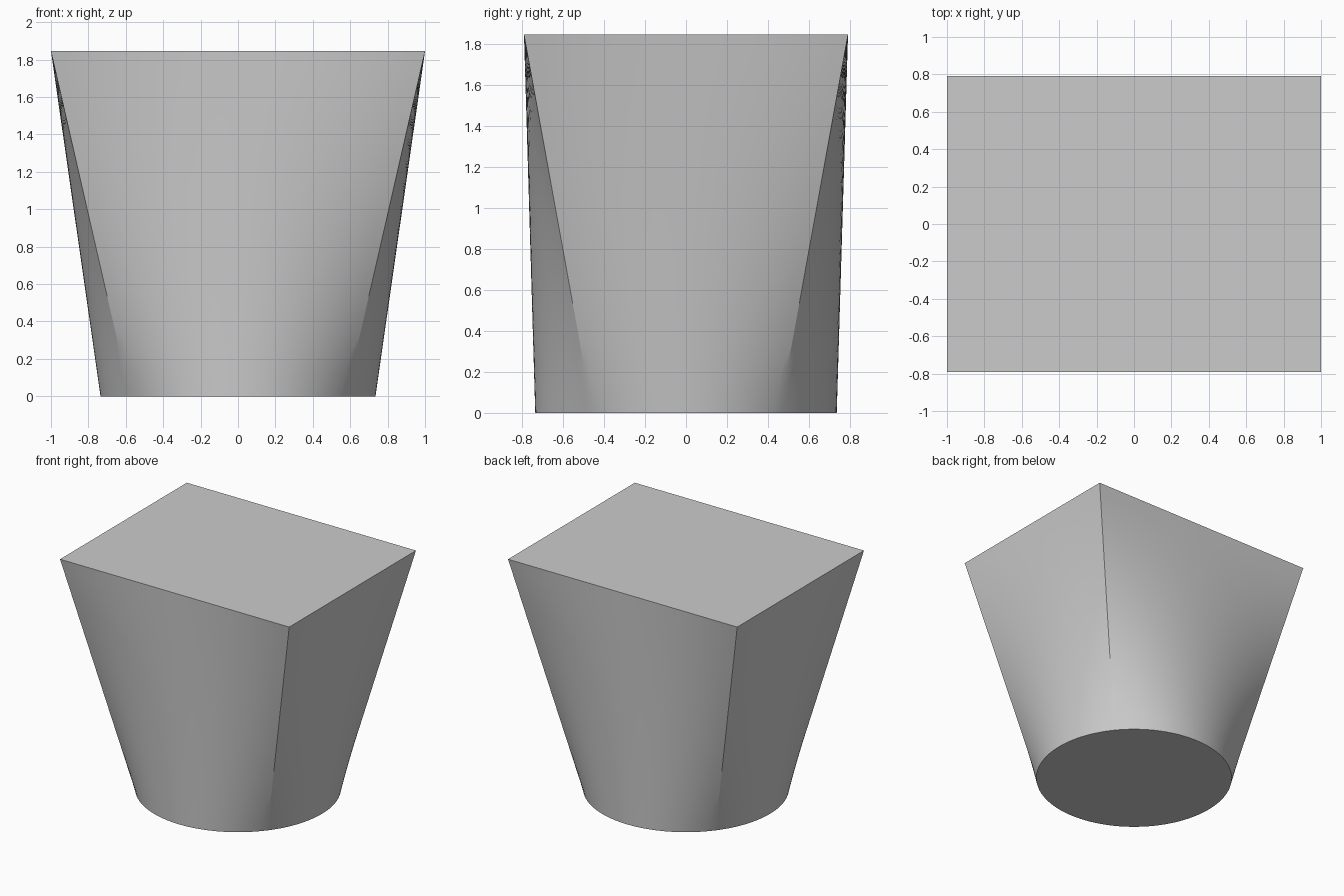
import bpy
import bmesh
import math

cube = bpy.data.objects.get("Cube")
if cube:
    bpy.data.objects.remove(cube, do_unlink=True)

RADIUS = 0.735
HALF_X, HALF_Y = 1.0, 0.79
HEIGHT = 1.845
STEPS = 32    # columns on each of the four walls
LEVELS = 16   # rows from base to top

# Grey material
grey = bpy.data.materials.new("grey")
grey.use_nodes = True
colour = (0.6, 0.6, 0.6, 1)
grey.diffuse_color = colour
grey.node_tree.nodes["Principled BSDF"].inputs["Base Color"].default_value = colour

# Rectangle corners, with the matching angle on the base circle
corners = [(HALF_X, -HALF_Y), (HALF_X, HALF_Y), (-HALF_X, HALF_Y), (-HALF_X, -HALF_Y)]


def wall_columns():
    """Pairs of matching points: base circle and top rectangle."""
    for i, start in enumerate(corners):
        end = corners[(i + 1) % len(corners)]
        a = math.atan2(start[1], start[0])
        sweep = (math.atan2(end[1], end[0]) - a) % math.tau
        for s in range(STEPS):
            t = s / STEPS
            angle = a + sweep * t
            base = (RADIUS * math.cos(angle), RADIUS * math.sin(angle))
            top = tuple(p + (q - p) * t for p, q in zip(start, end))
            yield base, top


# Straight loft from the round base to the rectangular top
columns = list(wall_columns())
bm = bmesh.new()
rings = []
for level in range(LEVELS + 1):
    t = level / LEVELS
    rings.append([bm.verts.new((b[0] + (p[0] - b[0]) * t,
                                b[1] + (p[1] - b[1]) * t,
                                HEIGHT * t)) for b, p in columns])
for low, high in zip(rings, rings[1:]):
    for i in range(len(columns)):
        j = (i + 1) % len(columns)
        bm.faces.new((low[i], low[j], high[j], high[i]))

# Flat base and top
bm.faces.new(list(reversed(rings[0])))
bm.faces.new(rings[-1])
bmesh.ops.recalc_face_normals(bm, faces=bm.faces[:])

mesh = bpy.data.meshes.new("round_to_rectangle_body")
bm.to_mesh(mesh)
bm.free()
mesh.materials.append(grey)
body = bpy.data.objects.new("round_to_rectangle_body", mesh)
bpy.context.collection.objects.link(body)

# Smooth walls with sharp corner and rim edges
bpy.ops.object.select_all(action="DESELECT")
body.select_set(True)
bpy.context.view_layer.objects.active = body
bpy.ops.object.shade_smooth_by_angle(angle=math.radians(15))
